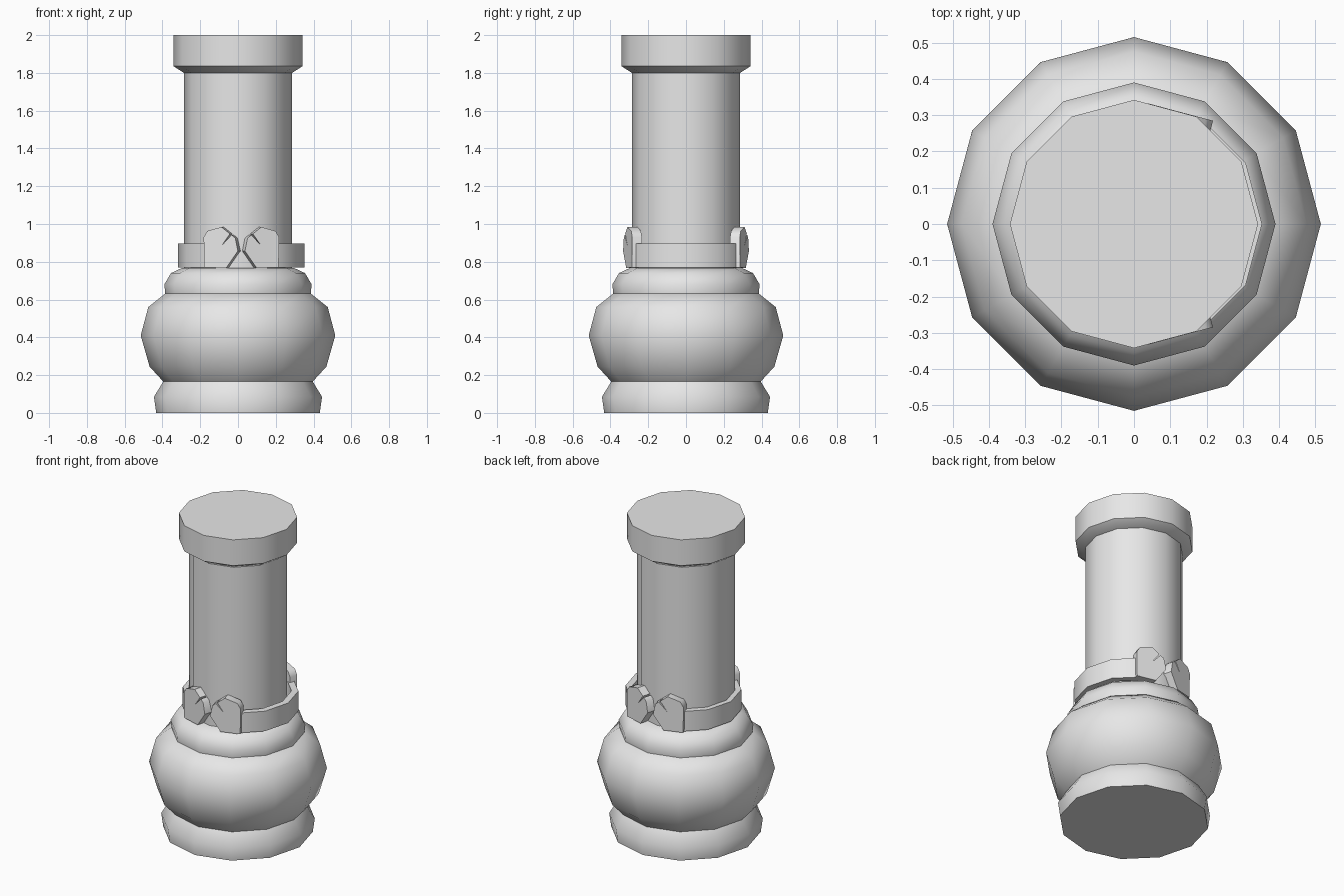
import bpy, bmesh
from math import sin, cos, radians, pi

SIDES = 12
CENTER_X = 0.018      # the collar sits slightly off the pillar axis
RING_R = 0.335

cube = bpy.data.objects.get("Cube")
if cube:
    bpy.data.objects.remove(cube, do_unlink=True)

stone = bpy.data.materials.new("light grey stone")
stone.use_nodes = True
stone.diffuse_color = (0.8, 0.8, 0.8, 1)
stone.node_tree.nodes["Principled BSDF"].inputs["Base Color"].default_value = (0.8, 0.8, 0.8, 1)


def finish(name, bm):
    bmesh.ops.recalc_face_normals(bm, faces=bm.faces)
    mesh = bpy.data.meshes.new(name)
    bm.to_mesh(mesh)
    bm.free()
    mesh.materials.append(stone)
    ob = bpy.data.objects.new(name, mesh)
    bpy.context.collection.objects.link(ob)
    bpy.ops.object.select_all(action='DESELECT')
    ob.select_set(True)
    bpy.context.view_layer.objects.active = ob
    bpy.ops.object.shade_smooth_by_angle(angle=radians(45))
    return ob


def lathe(name, profile):
    """Turn a (radius, height) profile into a closed twelve-sided solid."""
    bm = bmesh.new()
    rings = [[bm.verts.new((r * cos(2 * pi * i / SIDES), r * sin(2 * pi * i / SIDES), z))
              for i in range(SIDES)] for r, z in profile]
    for low, high in zip(rings, rings[1:]):
        for i in range(SIDES):
            j = (i + 1) % SIDES
            bm.faces.new((low[i], low[j], high[j], high[i]))
    bm.faces.new(rings[0][::-1])
    bm.faces.new(rings[-1])
    return finish(name, bm)


def mirror_four(ob):
    """Repeat a quarter part to the other side and to the back."""
    ob.location.x = CENTER_X
    mod = ob.modifiers.new("mirror", 'MIRROR')
    mod.use_axis = (True, True, False)


# Turned body: foot, bulging bowl, shoulder, shaft and cap
lathe("foot", [(0.433, 0), (0.445, 0.085), (0.395, 0.167)])
lathe("bowl", [(0.395, 0.165), (0.468, 0.245), (0.515, 0.41), (0.475, 0.56), (0.385, 0.632)])
lathe("shoulder", [(0.385, 0.63), (0.39, 0.68), (0.355, 0.74), (0.295, 0.768)])
lathe("shaft", [(0.285, 0.76), (0.285, 1.81)])
lathe("cap", [(0.287, 1.80), (0.342, 1.836), (0.342, 2.0)])

# Collar band: a quarter of the ring, swept as a box section
bm = bmesh.new()
sections = []
for angle in (-75, -60, -30, 0):
    a = radians(angle)
    flat = cos(radians(15)) if angle == -75 else 1   # stops mid-facet under the curl
    sections.append([bm.verts.new((r * flat * cos(a), r * flat * sin(a), z))
                     for r, z in ((RING_R, 0.77), (RING_R, 0.897), (0.295, 0.897), (0.295, 0.77))])
for p, q in zip(sections, sections[1:]):
    for i in range(4):
        j = (i + 1) % 4
        bm.faces.new((p[i], q[i], q[j], p[j]))
bm.faces.new(sections[0])
mirror_four(finish("collar_band", bm))

# Collar curl: flat plate with a small slit, lying on the facet beside the gap
outline = [(0.018, 0.857), (0.032, 0.926), (0.052, 0.942), (0.102, 0.888), (0.060, 0.948),
           (0.105, 0.984), (0.180, 0.963), (0.199, 0.93), (0.196, 0.77), (0.080, 0.767)]
tilt = radians(15)
bm = bmesh.new()
layers = []
for depth in (-0.003, 0.05):
    layers.append([bm.verts.new((x - depth * sin(tilt),
                                 -RING_R + x * sin(tilt) / cos(tilt) + depth * cos(tilt), z))
                   for x, z in outline])
front, back = layers
bm.faces.new(front)
bm.faces.new(back[::-1])
for i in range(len(outline)):
    j = (i + 1) % len(outline)
    bm.faces.new((front[j], front[i], back[i], back[j]))
mirror_four(finish("collar_curl", bm))
